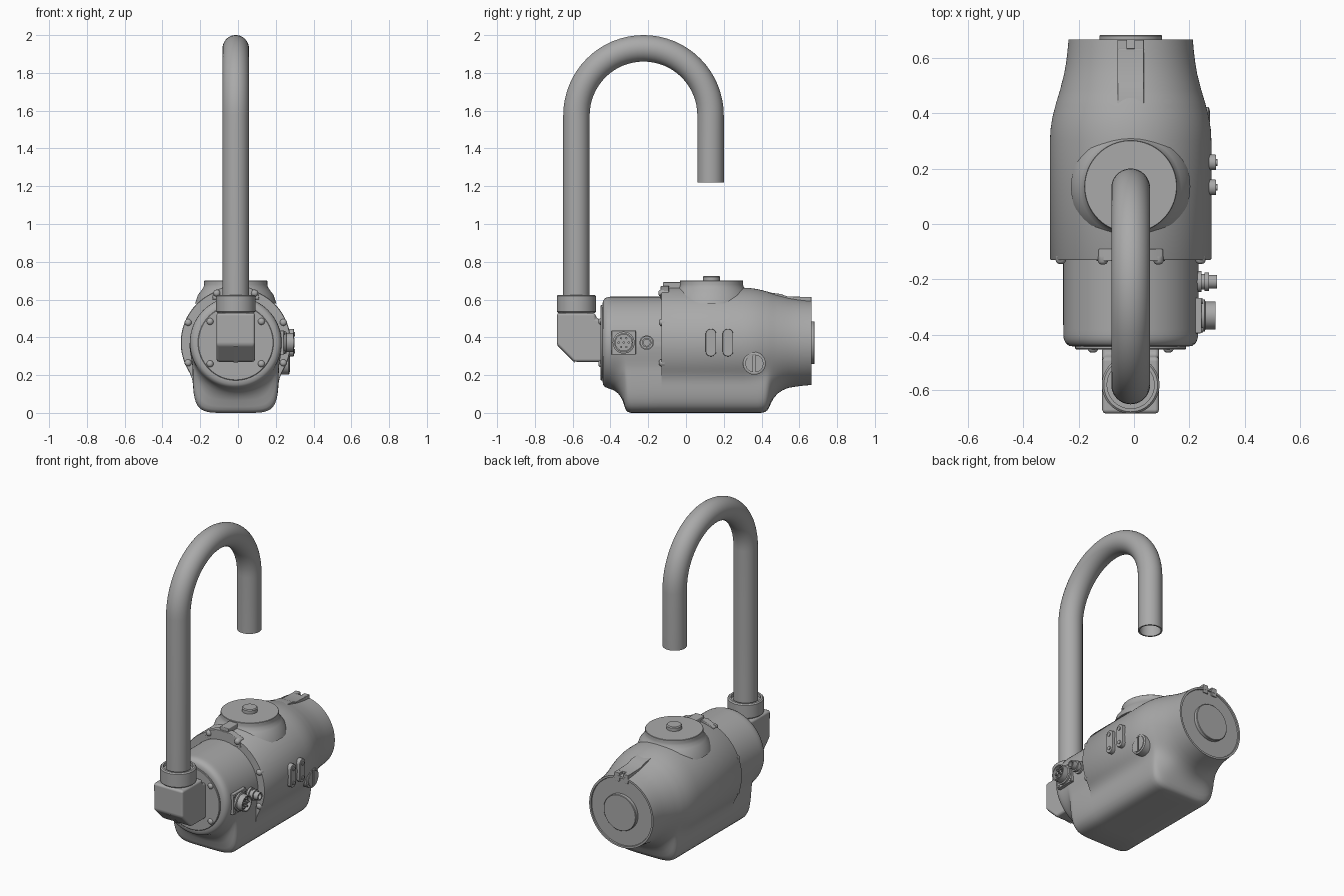
import bpy, bmesh, math
from mathutils import Vector, Matrix

cube = bpy.data.objects.get("Cube")
if cube:
    bpy.data.objects.remove(cube, do_unlink=True)

CX, CZ = -0.012, 0.372          # main axis of the pump body
TAU = 2 * math.pi

grey = bpy.data.materials.new("plain_grey")
grey.use_nodes = True
grey.diffuse_color = (0.4, 0.4, 0.4, 1)
grey.node_tree.nodes["Principled BSDF"].inputs["Base Color"].default_value = (0.4, 0.4, 0.4, 1)


def finish(name, bm, bevel=0, segments=2):
    bmesh.ops.recalc_face_normals(bm, faces=bm.faces)
    mesh = bpy.data.meshes.new(name)
    bm.to_mesh(mesh)
    bm.free()
    mesh.materials.append(grey)
    obj = bpy.data.objects.new(name, mesh)
    bpy.context.collection.objects.link(obj)
    bpy.ops.object.select_all(action='DESELECT')
    obj.select_set(True)
    bpy.context.view_layer.objects.active = obj
    bpy.ops.object.shade_smooth_by_angle(angle=math.radians(35))
    if bevel:
        mod = obj.modifiers.new("soft_edges", 'BEVEL')
        mod.width, mod.segments = bevel, segments
        mod.limit_method = 'ANGLE'
        mod.harden_normals = True
    return obj


def loft(name, rings, bevel=0):
    """Skin a list of closed rings and cap both ends."""
    bm = bmesh.new()
    rows = [[bm.verts.new(p) for p in ring] for ring in rings]
    n = len(rows[0])
    for a, b in zip(rows, rows[1:]):
        for i in range(n):
            j = (i + 1) % n
            bm.faces.new((a[i], a[j], b[j], b[i]))
    bm.faces.new(rows[0])
    bm.faces.new(rows[-1])
    return finish(name, bm, bevel)


AXES = {'X': Matrix.Rotation(math.pi / 2, 3, 'Y'),
        'Y': Matrix.Rotation(-math.pi / 2, 3, 'X'),
        'Z': Matrix.Identity(3)}


def lathe(name, origin, axis, profile, sides=40):
    """Turn (radius, distance) pairs around an axis through origin."""
    rot, o = AXES[axis], Vector(origin)
    rings = [[o + rot @ Vector((r * math.cos(TAU * i / sides), r * math.sin(TAU * i / sides), d))
              for i in range(sides)] for r, d in profile]
    return loft(name, rings)


def prism(name, outline, axis, lo, hi, bevel=0):
    """Extrude a 2D outline: X takes (y, z), Y takes (x, z), Z takes (x, y)."""
    place = {'X': lambda p, d: (d, p[0], p[1]),
             'Y': lambda p, d: (p[0], d, p[1]),
             'Z': lambda p, d: (p[0], p[1], d)}[axis]
    return loft(name, [[place(p, d) for p in outline] for d in (lo, hi)], bevel)


def box(name, x, y, z, bevel=0):
    outline = [(x[0], y[0]), (x[1], y[0]), (x[1], y[1]), (x[0], y[1])]
    return prism(name, outline, 'Z', z[0], z[1], bevel)


def casing_ring(y, radius, foot, sides=128):
    """Round section that swells into a flat-bottomed foot below the axis."""
    ring, half_w, power, blend = [], 0.228, 6, 0.03
    for i in range(sides):
        a = TAU * i / sides
        c, s = math.cos(a), math.sin(a)
        r = radius
        if s < 0 and foot > 0:
            f = ((abs(c) / half_w) ** power + (abs(s) / CZ) ** power) ** (-1 / power)
            h = max(blend - abs(f - radius), 0) / blend
            r += (max(f, radius) + h * h * blend / 4 - radius) * foot
        ring.append((CX + r * c, y, CZ + r * s))
    return ring


# Motor housing at the front, with the front end of the foot
loft("motor_housing", [casing_ring(*st) for st in (
    (-0.442, 0.205, 0), (-0.439, 0.222, 0), (-0.43, 0.234, 0), (-0.415, 0.241, 0),
    (-0.40, 0.243, 0.02), (-0.38, 0.243, 0.08), (-0.36, 0.243, 0.2), (-0.345, 0.243, 0.35),
    (-0.335, 0.243, 0.5), (-0.325, 0.243, 0.75), (-0.318, 0.243, 0.88),
    (-0.308, 0.243, 0.96), (-0.29, 0.243, 1), (-0.125, 0.243, 1))])

# Main casing, tapering to the rear
loft("main_casing", [casing_ring(*st) for st in (
    (-0.13, 0.288, 1), (-0.125, 0.291, 1), (0.3, 0.291, 1), (0.34, 0.289, 1),
    (0.38, 0.283, 1), (0.405, 0.277, 0.99), (0.42, 0.273, 0.95), (0.432, 0.27, 0.85),
    (0.442, 0.267, 0.68), (0.452, 0.264, 0.48), (0.465, 0.26, 0.3), (0.485, 0.254, 0.13),
    (0.51, 0.248, 0.04), (0.54, 0.24, 0), (0.58, 0.233, 0), (0.62, 0.228, 0),
    (0.665, 0.224, 0), (0.665, 0.212, 0), (0.658, 0.21, 0))])

# Covers at both ends
lathe("front_cover", (CX, -0.452, CZ), 'Y', ((0.197, 0), (0.2, 0.003), (0.2, 0.02)), 64)
lathe("rear_cap", (CX, 0.65, CZ), 'Y', ((0.113, 0), (0.113, 0.028), (0.11, 0.031)), 48)


def bolt(name, x, y, z):
    lathe(name, (x, y, z), 'Y',
          ((0.006, -0.014), (0.013, -0.011), (0.018, -0.004), (0.019, 0.015)), 16)


for sx in (-1, 1):
    for sz in (-1, 1):
        bolt("cover_bolt", CX + sx * 0.136, -0.45, CZ + sz * 0.112)
        bolt("flange_bolt", CX + sx * 0.252, -0.13, CZ + sz * 0.107)
    bolt("flange_bolt", CX + sx * 0.1, -0.132, CZ + 0.262)

# Top lug joining the flange and the round lid
prism("flange_lug", [(CX - 0.125, 0.60), (CX + 0.125, 0.60), (CX + 0.115, 0.645),
                     (CX + 0.05, 0.672), (CX - 0.05, 0.672), (CX - 0.115, 0.645)],
      'Y', -0.134, -0.09, 0.004)
box("lid_rib", (CX - 0.03, CX + 0.03), (-0.122, 0.05), (0.62, 0.692), 0.005)

# Round lid with a centre button
lathe("round_lid", (CX, 0.135, 0), 'Z',
      ((0.215, 0.58), (0.2, 0.625), (0.182, 0.648), (0.17, 0.667),
       (0.167, 0.68), (0.167, 0.698), (0.165, 0.70)), 64)
lathe("lid_button", (CX, 0.135, 0), 'Z', ((0.045, 0.69), (0.045, 0.72), (0.04, 0.726)), 32)

# Rear ridge split by a small notch at the end
prism("rear_ridge", [(0.42, 0.60), (0.43, 0.638), (0.50, 0.63), (0.535, 0.617),
                     (0.632, 0.614), (0.632, 0.56)], 'X', CX - 0.048, CX + 0.048, 0.003)
for sx in (-1, 1):
    edge = sorted((CX + sx * 0.013, CX + sx * 0.048))
    box("ridge_end", edge, (0.63, 0.664), (0.56, 0.614), 0.002)

# Elbow fitting below the pipe
PY = -0.58
elbow = [(-0.684, 0.53), (-0.684, 0.36), (-0.592, 0.27), (-0.44, 0.27),
         (-0.44, 0.49), (-0.475, 0.50), (-0.48, 0.53)]
prism("elbow_fitting", elbow, 'X', CX - 0.103, CX + 0.103, 0.03)
prism("elbow_rib", [(-0.68, 0.395), (-0.68, 0.355), (-0.59, 0.266), (-0.57, 0.30)],
      'X', CX - 0.013, CX + 0.013)
lathe("elbow_neck", (CX, PY, 0), 'Z', ((0.09, 0.45), (0.09, 0.56)), 40)
lathe("pipe_collar", (CX, PY, 0), 'Z',
      ((0.097, 0.53), (0.104, 0.537), (0.104, 0.618), (0.097, 0.625), (0.085, 0.625),
       (0.085, 0.605), (0.06, 0.605)), 48)

# Hooked outlet pipe with an open end
BEND, BEND_Z = 0.355, 1.575
path = [(PY, 0.56, math.pi)]
for i in range(33):
    a = math.pi * (1 - i / 32)
    path.append((PY + BEND + BEND * math.cos(a), BEND_Z + BEND * math.sin(a), a))
path.append((PY + 2 * BEND, 1.22, 0))


def pipe_ring(y, z, a, r, sides=40):
    ring = []
    for i in range(sides):
        u, v = r * math.cos(TAU * i / sides), r * math.sin(TAU * i / sides)
        ring.append((CX + v, y + u * math.cos(a), z + u * math.sin(a)))
    return ring


loft("outlet_pipe", [pipe_ring(*p, 0.07) for p in path]
     + [pipe_ring(*p, 0.061) for p in reversed(path)])

# Square-flanged connector on the left side
box("connector_plate", (0.18, 0.244), (-0.394, -0.266), (0.308, 0.436), 0.004)
lathe("connector_shell", (0, -0.33, CZ), 'X',
      ((0.058, 0.2), (0.058, 0.255), (0.05, 0.258), (0.05, 0.294), (0.043, 0.294), (0.043, 0.27)))
pins = [(0, 0)] + [(0.027 * math.cos(TAU * i / 6), 0.027 * math.sin(TAU * i / 6)) for i in range(6)]
for dy, dz in pins:
    lathe("connector_pin", (0, -0.33 + dy, CZ + dz), 'X', ((0.006, 0.26), (0.006, 0.288)), 10)
for sy in (-1, 1):
    for sz in (-1, 1):
        lathe("connector_screw", (0, -0.33 + sy * 0.052, CZ + sz * 0.052), 'X',
              ((0.009, 0.23), (0.009, 0.249)), 12)

# Small round connector
lathe("small_connector", (0, -0.208, CZ), 'X',
      ((0.038, 0.19), (0.038, 0.243), (0.028, 0.243), (0.028, 0.255), (0.034, 0.255),
       (0.034, 0.27), (0.025, 0.27), (0.025, 0.30), (0.017, 0.30), (0.017, 0.28)), 32)

# Two oval lugs, each with two screws
for y in (0.132, 0.222):
    oval = []
    for i in range(24):
        a = TAU * (i + 0.5) / 24
        oval.append((y + 0.028 * math.cos(a),
                     CZ + math.copysign(0.045, math.sin(a)) + 0.028 * math.sin(a)))
    prism("side_lug", oval, 'X', 0.2, 0.296, 0.003)
    for sz in (-1, 1):
        lathe("lug_screw", (0, y, CZ + sz * 0.045), 'X', ((0.012, 0.28), (0.012, 0.301)), 16)

# Slotted drain plug in a raised ring
lathe("drain_plug", (0, 0.362, 0.262), 'X',
      ((0.06, 0.16), (0.06, 0.268), (0.054, 0.272), (0.05, 0.272), (0.05, 0.266)))
for sy in (-1, 1):
    half = [(0.362 + sy * 0.006 + sy * 0.042 * math.sin(math.pi * i / 12),
             0.262 + 0.046 * math.cos(math.pi * i / 12)) for i in range(13)]
    prism("plug_half", half, 'X', 0.25, 0.274)
